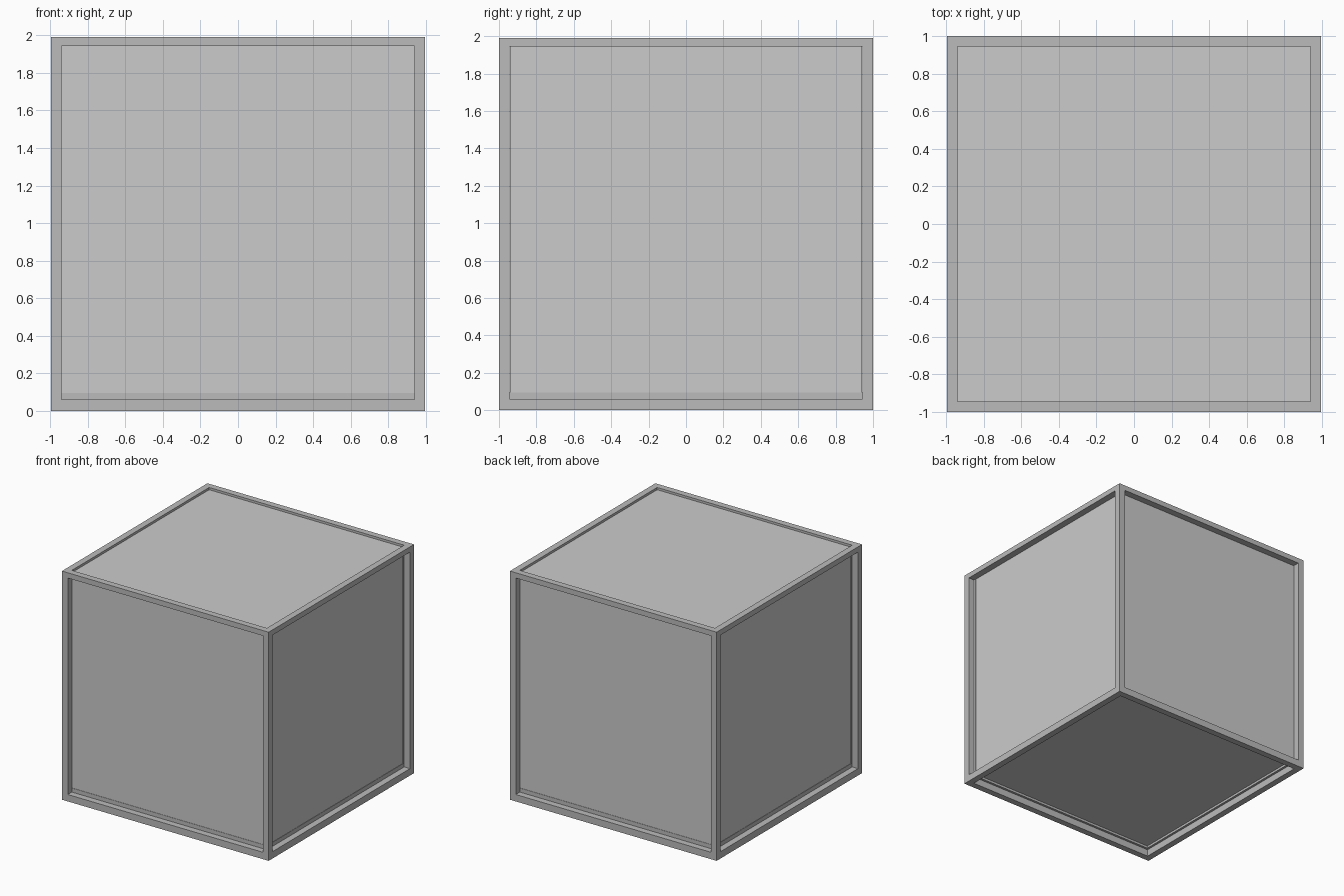
import bpy

if "Cube" in bpy.data.objects:
    bpy.data.objects.remove(bpy.data.objects["Cube"])

HX, HY, TOP = 0.995, 1.0, 1.99     # half width, half depth, height
W = 0.056                          # frame bar width
B, T = 0.06, 0.046                 # bottom and top bar heights

frame_mat = bpy.data.materials.new("dark_grey_frame")
frame_mat.diffuse_color = (0.5, 0.5, 0.5, 1)
frame_mat.use_nodes = True
frame_mat.node_tree.nodes["Principled BSDF"].inputs["Base Color"].default_value = frame_mat.diffuse_color


def box(name, x0, x1, y0, y1, z0, z1, mat=None):
    bpy.ops.mesh.primitive_cube_add(
        size=1, location=((x0 + x1) / 2, (y0 + y1) / 2, (z0 + z1) / 2))
    ob = bpy.context.object
    ob.name = name
    ob.scale = (abs(x1 - x0), abs(y1 - y0), abs(z1 - z0))
    bpy.ops.object.transform_apply(location=False, rotation=False, scale=True)
    if mat:
        ob.data.materials.append(mat)
    return ob


def ring(name, hx, hy, w, z0, z1):
    """Four bars making a flat rectangular frame."""
    for s, side in ((-1, "front"), (1, "back")):
        box(f"{name}_{side}", -hx, hx, s * (hy - w), s * hy, z0, z1, frame_mat)
    for s, side in ((-1, "left"), (1, "right")):
        box(f"{name}_{side}", s * (hx - w), s * hx, -hy + w, hy - w, z0, z1, frame_mat)


# outer frame: bottom and top rings, corner posts
ring("bottom_bar", HX, HY, W, 0, B)
ring("top_bar", HX, HY, W, TOP - T, TOP)
for sx in (-1, 1):
    for sy in (-1, 1):
        box("corner_post", sx * (HX - W), sx * HX, sy * (HY - W), sy * HY,
            B, TOP - T, frame_mat)

# inner sill carrying the panes
IX, IY = HX - W, HY - W
ring("sill", IX, IY, 0.02, B, 0.095)

# wall panes
G = 0.015
for s, side in ((-1, "front"), (1, "back")):
    box(f"{side}_pane", -IX, IX, s * (IY - G - 0.003), s * (IY - 0.003), 0.095, TOP - T)
for s, side in ((-1, "left"), (1, "right")):
    box(f"{side}_pane", s * (IX - G - 0.003), s * (IX - 0.003),
        -IY + 0.02, IY - 0.02, 0.095, TOP - T)

# floor and lid panes
box("floor_pane", -IX + 0.02, IX - 0.02, -IY + 0.02, IY - 0.02, 0.08, 0.095)
box("lid_pane", -IX, IX, -IY, IY, TOP - T, TOP - 0.02)
